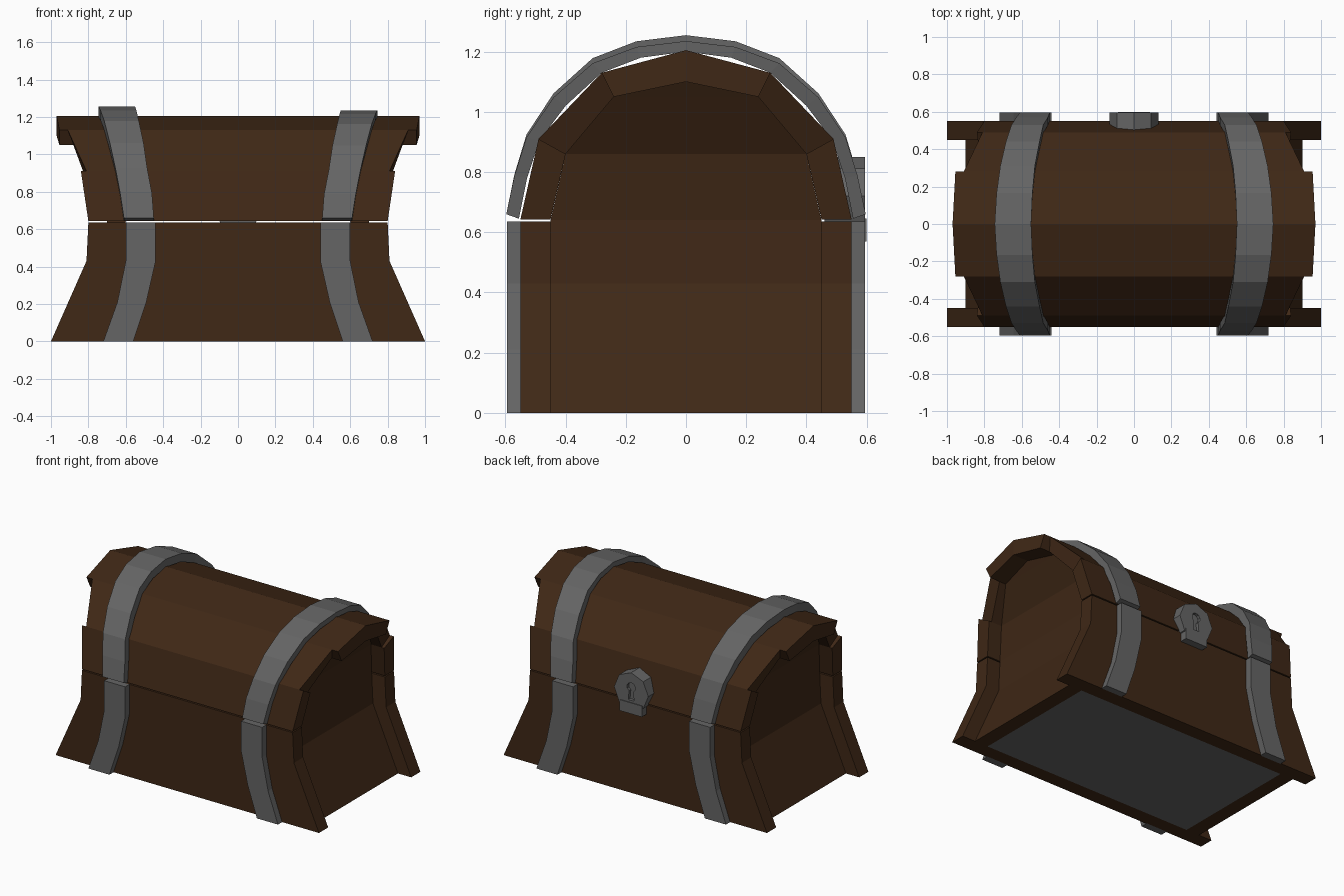
import bpy, bmesh, math
from mathutils import Matrix, Vector

if "Cube" in bpy.data.objects:
    bpy.data.objects.remove(bpy.data.objects["Cube"])


def material(name, rgb):
    m = bpy.data.materials.new(name)
    m.diffuse_color = (*rgb, 1)
    m.use_nodes = True
    m.node_tree.nodes["Principled BSDF"].inputs["Base Color"].default_value = m.diffuse_color
    return m


WOOD = material("dark_wood", (0.05, 0.021, 0.008))
IRON = material("iron", (0.13, 0.13, 0.13))


def finish(name, bm, mat):
    bmesh.ops.recalc_face_normals(bm, faces=bm.faces)
    me = bpy.data.meshes.new(name)
    bm.to_mesh(me)
    bm.free()
    me.materials.append(mat)
    ob = bpy.data.objects.new(name, me)
    bpy.context.collection.objects.link(ob)
    return ob


def loft(name, sections, mat):
    """Closed, capped skin through equal-sized rings of points."""
    bm = bmesh.new()
    rings = [[bm.verts.new(p) for p in s] for s in sections]
    n = len(rings[0])
    for a, b in zip(rings, rings[1:]):
        for i in range(n):
            j = (i + 1) % n
            bm.faces.new((a[i], a[j], b[j], b[i]))
    bm.faces.new(rings[0])
    bm.faces.new(rings[-1])
    return finish(name, bm, mat)


def bar(x0, x1, outer, inner, x0i=None, x1i=None):
    """Four-point section between x limits, outer and inner (y, z)."""
    x0i = x0 if x0i is None else x0i
    x1i = x1 if x1i is None else x1i
    return [(x0, *outer), (x1, *outer), (x1i, *inner), (x0i, *inner)]


SIDES = (("left", -1), ("right", 1))
FACES = (("front", -1), ("back", 1))

# Lower front and back walls, flaring toward the floor
for face, s in FACES:
    loft(face + "_wall", [bar(-w, w, (s * .55, z), (s * .45, z))
         for z, w in ((0, 1), (.43, .81), (.635, .80))], WOOD)

# Recessed end panels running up into the lid
for side, s in SIDES:
    loft(side + "_end_panel", [
        [(s * x, -y, z), (s * x, y, z), (s * (x - .1), y, z), (s * (x - .1), -y, z)]
        for z, x, y in ((0, .90, .45), (.43, .71, .45), (.64, .70, .45),
                        (.86, .73, .40), (1.05, .83, .24), (1.105, .86, .02))], WOOD)

# Floor plate
loft("floor_plate", [[(-.8, -.45, z), (.8, -.45, z), (.8, .45, z), (-.8, .45, z)]
                     for z in (0.0, .03)], IRON)

# Lid planks with stepped ends
for face, s in FACES:
    loft(face + "_low_plank", [bar(-.80, .80, (s * .55, .643), (s * .45, .643)),
                               bar(-.84, .84, (s * .49, .91), (s * .40, .86), -.83, .83)], WOOD)
    loft(face + "_mid_plank", [bar(-.81, .81, (s * .49, .91), (s * .40, .86)),
                               bar(-.91, .91, (s * .28, 1.13), (s * .24, 1.05), -.88, .88)], WOOD)
loft("top_plank", [bar(-.955, .955, (-.28, 1.13), (-.24, 1.05)),
                   bar(-.97, .97, (0, 1.205), (0, 1.10)),
                   bar(-.955, .955, (.28, 1.13), (.24, 1.05))], WOOD)

# Lower iron straps on both long walls
for face, f in FACES:
    for side, s in SIDES:
        loft(f"{side}_{face}_strap", [
            bar(s * a, s * b, (f * .595, z), (f * .545, z))
            for z, a, b in ((0, .56, .72), (.21, .49, .645),
                            (.43, .44, .60), (.635, .44, .60))], IRON)

# Arched lid straps: outer y, z, inner y, z, inner and outer x
ARC = [(.597, .66, .555, .645, .45, .61), (.57, .79, .528, .78, .46, .63),
       (.53, .92, .487, .905, .485, .655), (.44, 1.055, .40, 1.02, .505, .685),
       (.31, 1.17, .28, 1.13, .53, .715), (.165, 1.225, .15, 1.18, .543, .735),
       (0, 1.245, 0, 1.20, .55, .745)]
for side, s in SIDES:
    path = [(-1, p) for p in ARC] + [(1, p) for p in ARC[-2::-1]]
    lift = -.01 * s
    loft(side + "_lid_strap", [
        bar(s * a, s * b, (f * yo, zo + lift * (zo - .66) / .6), (f * yi, zi))
        for f, (yo, zo, yi, zi, a, b) in path], IRON)

# Octagonal lock on the back, with keyhole recess
LOCK_Z = .72


def prism(name, outline, y0, y1, mat):
    return loft(name, [[(x, y, z) for x, z in outline] for y in (y0, y1)], mat)


disc = [(.13 * math.sin(i * math.pi / 4), LOCK_Z + .13 * math.cos(i * math.pi / 4))
        for i in range(8)]
lock = prism("lock_disc", disc, .46, .595, IRON)
angles = [math.radians(-60 + i * 300 / 8) for i in range(9)]
hole = [(.032 * math.cos(a), LOCK_Z + .03 + .032 * math.sin(a))
        for a in angles] + [(-.025, LOCK_Z - .06), (.025, LOCK_Z - .06)]
hole = [(.032 * math.sin(a), LOCK_Z + .03 + .032 * math.cos(a))
        for a in (math.radians(-150 + i * 37.5) for i in range(9))]
hole += [(.022, LOCK_Z - .06), (-.022, LOCK_Z - .06)]
cutter = prism("keyhole_cutter", hole, .575, .65, IRON)
cutter.hide_render = True
cutter.hide_viewport = True
mod = lock.modifiers.new("keyhole", 'BOOLEAN')
mod.operation = 'DIFFERENCE'
mod.solver = 'EXACT'
mod.object = cutter

# Hasp tab under the lock
prism("hasp_tab", [(-.085, .57), (.085, .57), (.085, .645), (-.085, .645)], .54, .60, IRON)
